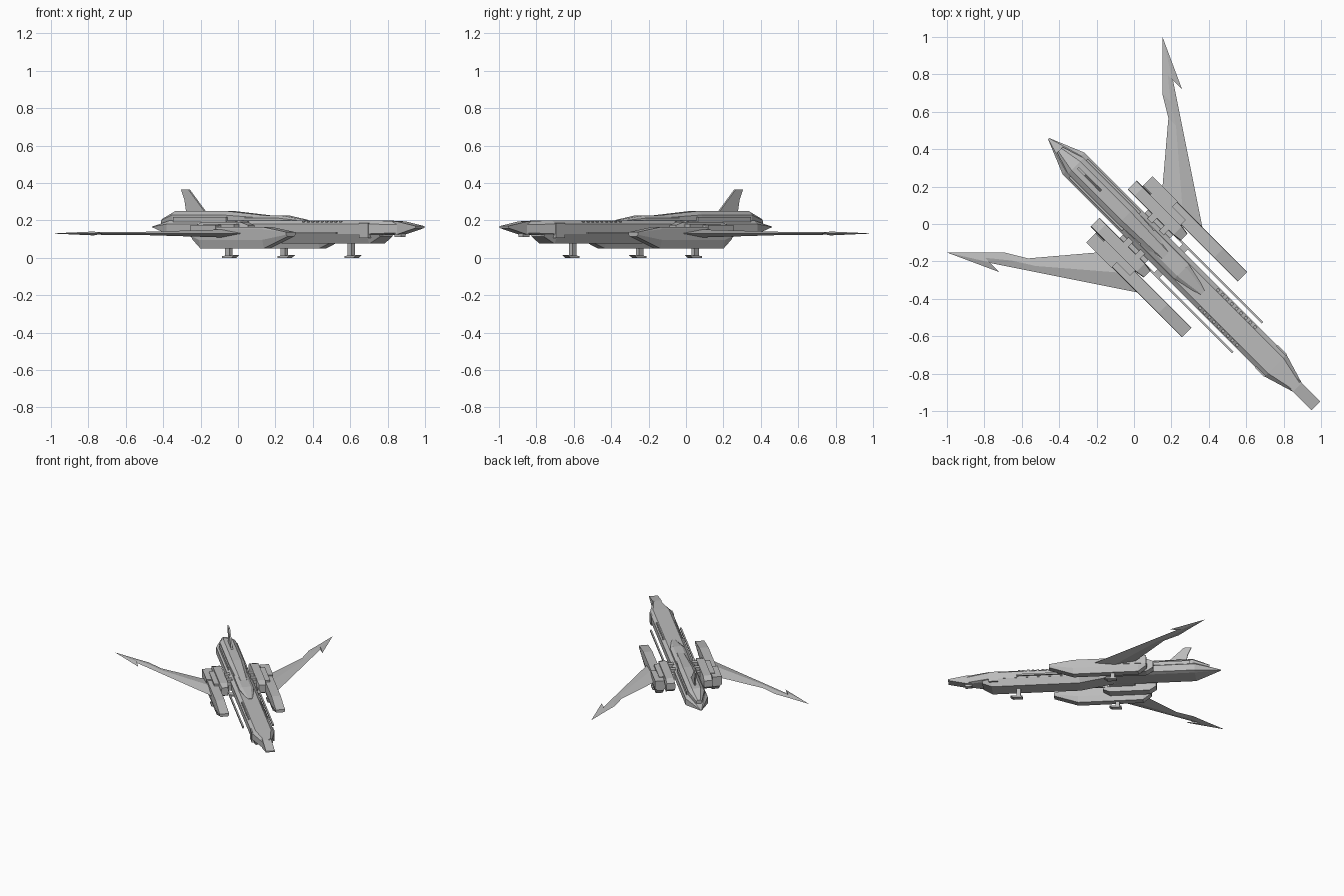
import bpy, bmesh, math
from mathutils import Matrix

if "Cube" in bpy.data.objects:
    bpy.data.objects.remove(bpy.data.objects["Cube"], do_unlink=True)

hull_grey = bpy.data.materials.new("hull_grey")
hull_grey.use_nodes = True
colour = (.5, .5, .5, 1)
hull_grey.diffuse_color = colour
hull_grey.node_tree.nodes["Principled BSDF"].inputs["Base Color"].default_value = colour

# The ship is built facing -y, then turned so its nose points diagonally
diagonal_turn = Matrix.Rotation(math.radians(45), 4, "Z")


def loft(name, rings):
    """Skin equal-length rings of (across, forward, up) points and cap both ends."""
    bm = bmesh.new()
    loops = [[bm.verts.new((across, -forward, up)) for across, forward, up in ring]
             for ring in rings]
    for near, far in zip(loops, loops[1:]):
        for i in range(len(near)):
            bm.faces.new((near[i - 1], near[i], far[i], far[i - 1]))
    bm.faces.new(loops[0])
    bm.faces.new(loops[-1])
    bmesh.ops.recalc_face_normals(bm, faces=bm.faces)
    bm.transform(diagonal_turn)
    mesh = bpy.data.meshes.new(name)
    bm.to_mesh(mesh)
    bm.free()
    mesh.materials.append(hull_grey)
    bpy.context.collection.objects.link(bpy.data.objects.new(name, mesh))


def hull(name, rear, front, half_width, low, high, axis, centre=0, tail=0, nose=0,
         tail_tip=(1, 1), nose_tip=(1, 1), belt=(.3, .7), edge=(.7, .7)):
    """Chamfered body; its ends shrink in width and height towards the axis height.

    belt gives where the full-width sides start and stop as fractions of the height,
    edge gives the bottom and top widths as fractions of the full width.
    """
    height = high - low
    profile = [(edge[0], low), (1, low + belt[0] * height),
               (1, low + belt[1] * height), (edge[1], high)]
    section = profile + [(-across, up) for across, up in reversed(profile)]

    def ring(forward, scale):
        return [(centre + across * half_width * scale[0], forward,
                 axis + (up - axis) * scale[1]) for across, up in section]

    rings = [ring(rear + tail, (1, 1)), ring(front - nose, (1, 1))]
    if tail:
        rings.insert(0, ring(rear, tail_tip))
    if nose:
        rings.append(ring(front, nose_tip))
    loft(name, rings)


def block(name, centre, half_width, rear, front, low, high):
    """Plain box."""
    left, right = centre - half_width, centre + half_width
    loft(name, [[(left, forward, low), (right, forward, low),
                 (right, forward, high), (left, forward, high)]
                for forward in (rear, front)])


def landing_gear(name, centre, station, top):
    """Short leg with a forward-pointing ski."""
    block(name + "_leg", centre, .012, station - .016, station + .016, .01, top)
    ski = [(-.03, 0), (.04, 0), (.06, .014), (-.03, .01)]
    loft(name + "_foot", [[(centre + across, station + forward, up) for forward, up in ski]
                          for across in (-.02, .02)])


def wing_panel(name, side, stations):
    """Diamond-section panel through (span, leading edge, trailing edge) stations."""
    rings = []
    for span, lead, trail in stations:
        middle = (lead + trail) / 2
        thickness = .07 * (lead - trail)
        rings.append([(side * span, forward, .13 + rise) for forward, rise in
                      ((lead, 0), (middle, thickness), (trail, 0), (middle, -thickness))])
    loft(name, rings)


def leading_edge(span):
    return .28 - 1.5 * (span - .24)


# Fuselage with pointed tail, and the deeper keel under its front
hull("fuselage", rear=-.646, front=1.235, half_width=.083, low=.12, high=.2, axis=.165,
     tail=.19, nose=.165, tail_tip=(.05, .05), nose_tip=(.4, .85), belt=(.1, .75))
hull("keel", rear=.1, front=1.12, half_width=.082, low=.075, high=.15, axis=.15,
     tail=.3, nose=.07, tail_tip=(1, .3), nose_tip=(.8, .5), belt=(.7, .95))

# Flat chisel nose with a sensor beneath
hull("nose", rear=1.2, front=1.376, half_width=.033, low=.125, high=.194, axis=.165,
     nose=.14, nose_tip=(1, .15), edge=(1, 1))
block("nose_sensor", centre=0, half_width=.018, rear=1.2, front=1.25, low=.11, high=.13)

# Raised spine and sloping cockpit
hull("spine", rear=-.56, front=.24, half_width=.06, low=.18, high=.25, axis=.18,
     tail=.12, nose=.3, tail_tip=(.35, .4), nose_tip=(.7, .65), edge=(1, .55))
hull("cockpit", rear=.1, front=.52, half_width=.055, low=.18, high=.225, axis=.18,
     nose=.16, nose_tip=(.35, .5), edge=(1, .6))

# Swept tail fin
fin_outline = [(-.24, .24), (-.37, .365), (-.425, .365), (-.4, .31), (-.385, .24)]
loft("tail_fin", [[(across, forward, up) for forward, up in fin_outline]
                  for across in (-.006, .006)])

landing_gear("nose_gear", centre=0, station=.855, top=.09)

for side, label in ((1, "left_"), (-1, "right_")):
    # Engine nacelle tapering to a thin front lip
    hull(label + "nacelle", rear=-.11, front=.61, half_width=.036, low=.05, high=.165,
         axis=.13, centre=side * .21, tail=.06, nose=.18, tail_tip=(1, .4),
         nose_tip=(1, .2), belt=(.4, .9), edge=(.7, .95))

    # Stepped engine blocks and the pylon joining them to the fuselage
    hull(label + "inner_engine", rear=-.155, front=.24, half_width=.034, low=.085, high=.19,
         axis=.15, centre=side * .14, tail=.05, nose=.05, tail_tip=(1, .5),
         nose_tip=(.75, .6), edge=(.9, .9))
    block(label + "outer_engine", centre=side * .215, half_width=.035,
          rear=-.11, front=.08, low=.11, high=.175)
    block(label + "engine_bridge", centre=side * .18, half_width=.03,
          rear=-.05, front=.18, low=.1, high=.18)
    block(label + "pylon", centre=side * .09, half_width=.03,
          rear=0, front=.19, low=.125, high=.17)
    for name, rear in (("rear_vent", .03), ("front_vent", .12)):
        block(label + name, centre=side * .09, half_width=.02,
              rear=rear, front=rear + .035, low=.165, high=.195)

    # Long barrel beside the fuselage
    block(label + "barrel", centre=side * .112, half_width=.006,
          rear=.2, front=.86, low=.126, high=.139)
    block(label + "barrel_mount", centre=side * .09, half_width=.02,
          rear=.26, front=.3, low=.125, high=.14)

    # Swept wing with a barbed tip
    trailing_points = ((.2, 0), (.245, -.03), (.53, -.27), (.6, -.386), (.69, -.474))
    wing_panel(label + "wing", side,
               [(span, leading_edge(span), trail) for span, trail in trailing_points])
    wing_panel(label + "wing_barb", side, [(.69, -.325, -.474), (.813, -.595, -.598)])

    # Flank details: cheek plate, rear rail and a row of small fittings
    block(label + "cheek_plate", centre=side * .07, half_width=.016,
          rear=1, front=1.07, low=.105, high=.185)
    block(label + "rear_rail", centre=side * .064, half_width=.006,
          rear=-.42, front=-.02, low=.18, high=.218)
    for step in range(9):
        rear = .56 + .035 * step
        block(f"{label}fitting_{step}", centre=side * .068, half_width=.006,
              rear=rear, front=rear + .015, low=.18, high=.197)

    landing_gear(label + "main_gear", centre=side * .21, station=.14, top=.06)
